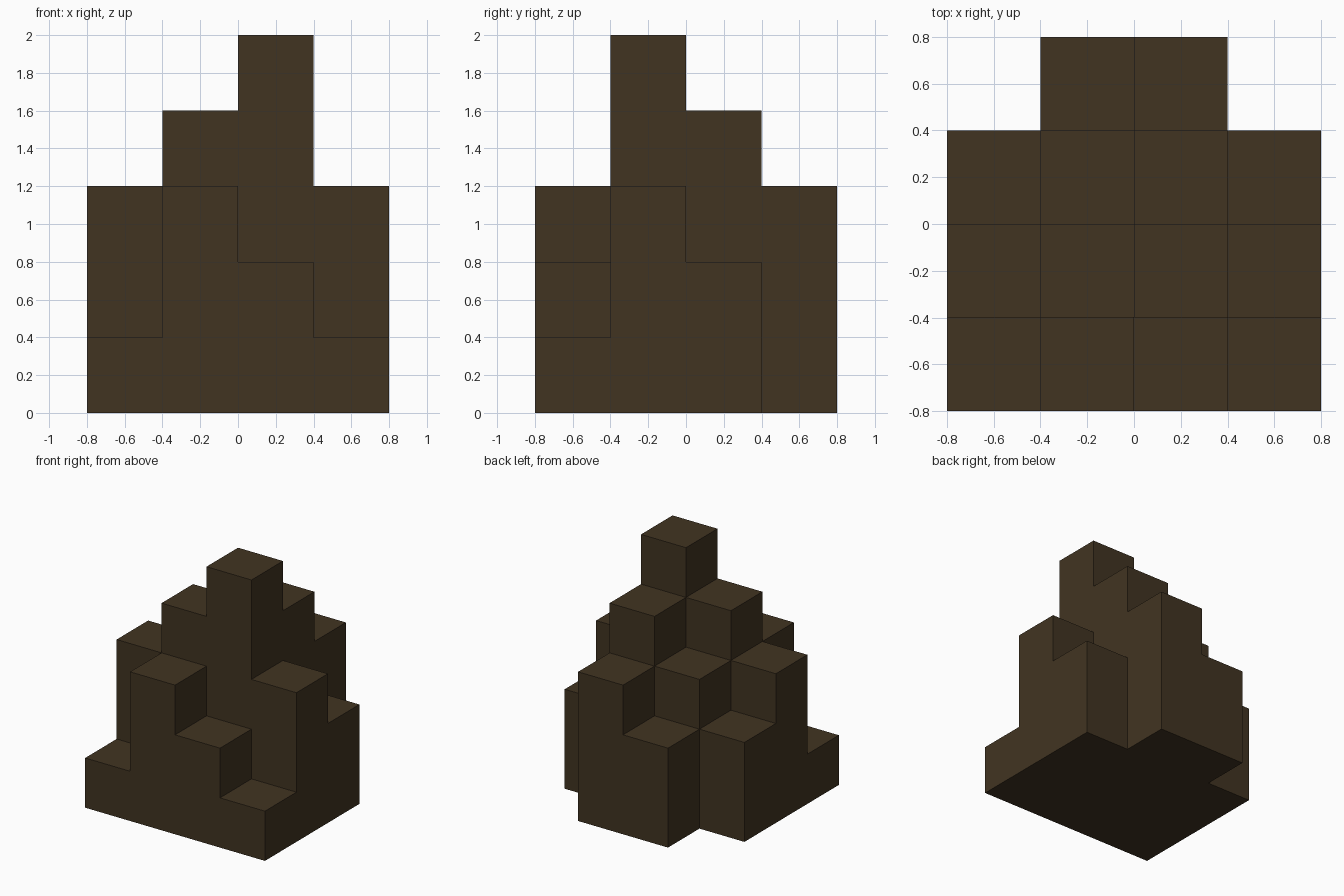
import bpy
import bmesh
from mathutils import Vector

# Remove the default cube
cube = bpy.data.objects.get("Cube")
if cube:
    bpy.data.objects.remove(cube, do_unlink=True)

# Dark brown earth colour
earth = bpy.data.materials.new("dark_brown_earth")
colour = (0.053, 0.034, 0.0155, 1)
earth.use_nodes = True
earth.diffuse_color = colour
bsdf = next(n for n in earth.node_tree.nodes if n.type == "BSDF_PRINCIPLED")
bsdf.inputs["Base Color"].default_value = colour
bsdf.inputs["Roughness"].default_value = 0.9

# Blocks stacked in each column: rows run front to back, columns -x to +x
BLOCK = 0.4
STACKS = ["1321", "3453", "2342", "0230"]
filled = {(x, y, z)
          for y, row in enumerate(STACKS)
          for x, count in enumerate(row)
          for z in range(int(count))}


def add_face(bm, cell, axis, side):
    """Add one outward square on the given side of a block."""
    normal, u, v = Vector(), Vector(), Vector()
    normal[axis] = side
    u[(axis + 1) % 3] = 1
    v[(axis + 2) % 3] = side
    centre = Vector(cell) + Vector((-1.5, -1.5, 0.5)) + normal / 2
    corners = [centre + (u * a + v * b) / 2
               for a, b in ((-1, -1), (1, -1), (1, 1), (-1, 1))]
    bm.faces.new([bm.verts.new(c * BLOCK) for c in corners])


# Stepped mound: only the exposed block sides, merged into flat faces
bm = bmesh.new()
for cell in sorted(filled):
    for axis in range(3):
        for side in (-1, 1):
            neighbour = list(cell)
            neighbour[axis] += side
            if tuple(neighbour) not in filled:
                add_face(bm, cell, axis, side)
bmesh.ops.remove_doubles(bm, verts=bm.verts, dist=0.001)
bmesh.ops.dissolve_limit(bm, angle_limit=0.01, verts=bm.verts, edges=bm.edges)

mesh = bpy.data.meshes.new("stepped_mound")
bm.to_mesh(mesh)
bm.free()
mesh.materials.append(earth)
mound = bpy.data.objects.new("stepped_mound", mesh)
bpy.context.collection.objects.link(mound)
